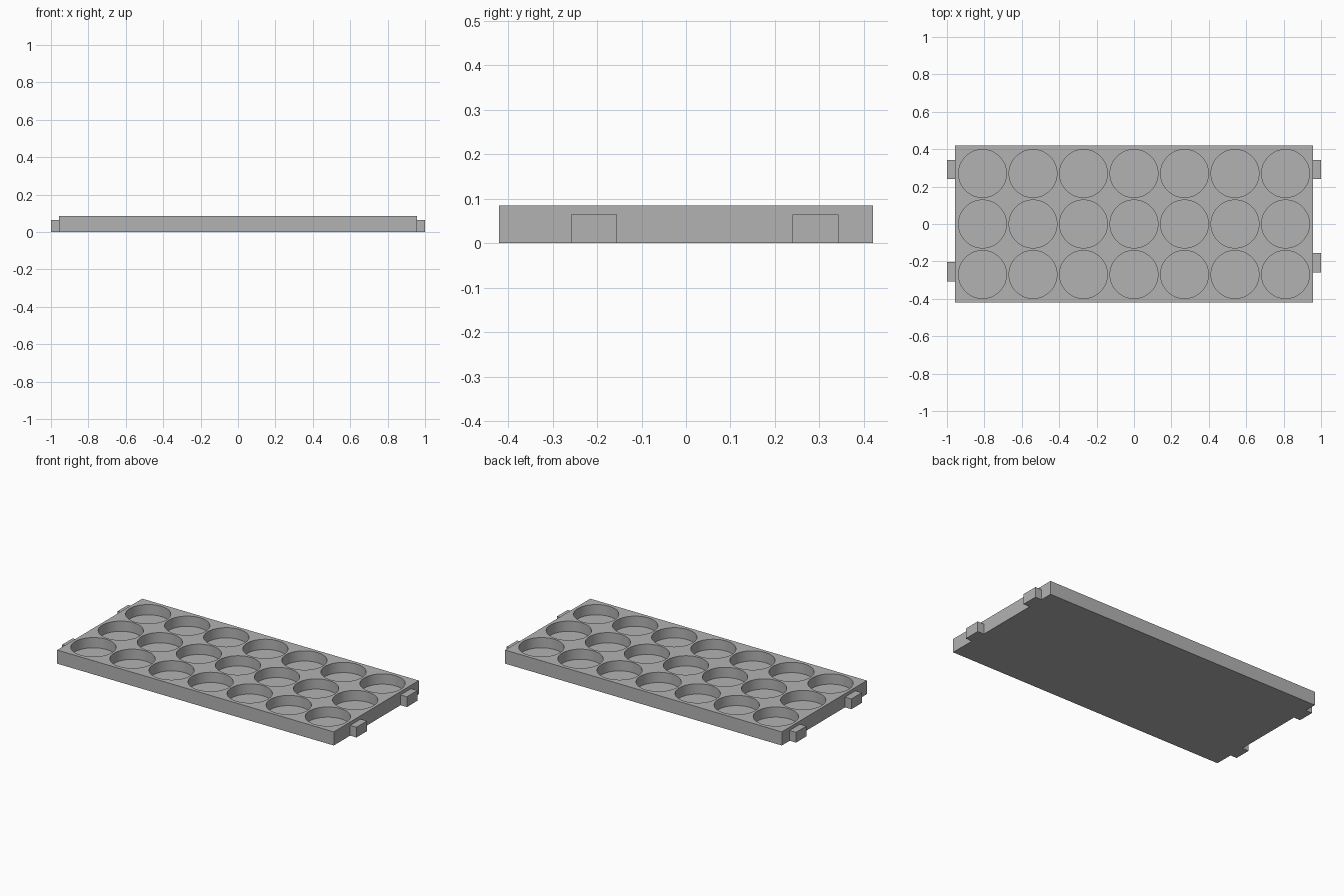
import bpy, bmesh, math
from mathutils import Matrix

cube = bpy.data.objects.get("Cube")
if cube:
    bpy.data.objects.remove(cube, do_unlink=True)

HALF_X, HALF_Y, HEIGHT = 0.956, 0.42, 0.085
FLOOR, RADIUS, PITCH = 0.021, 0.128, 0.27
TAB_WIDTH, TAB_HEIGHT = 0.103, 0.064

grey = bpy.data.materials.new("plain_grey")
grey.use_nodes = True
colour = (0.45, 0.45, 0.45, 1)
grey.diffuse_color = colour
grey.node_tree.nodes["Principled BSDF"].inputs["Base Color"].default_value = colour


def make_object(name, bm):
    mesh = bpy.data.meshes.new(name)
    bm.to_mesh(mesh)
    bm.free()
    mesh.materials.append(grey)
    obj = bpy.data.objects.new(name, mesh)
    bpy.context.collection.objects.link(obj)
    return obj


def box(name, x0, x1, y0, y1, z0, z1):
    bm = bmesh.new()
    centre = Matrix.Translation(((x0 + x1) / 2, (y0 + y1) / 2, (z0 + z1) / 2))
    size = Matrix.Diagonal((x1 - x0, y1 - y0, z1 - z0, 1))
    bmesh.ops.create_cube(bm, size=1, matrix=centre @ size)
    return make_object(name, bm)


# Tray slab
tray = box("tray", -HALF_X, HALF_X, -HALF_Y, HALF_Y, 0, HEIGHT)

# Grid of round pockets, cut from the top
bm = bmesh.new()
for col in range(-3, 4):
    for row in range(-1, 2):
        bmesh.ops.create_cone(
            bm, cap_ends=True, segments=64, radius1=RADIUS, radius2=RADIUS, depth=HEIGHT,
            matrix=Matrix.Translation((col * PITCH, row * PITCH, FLOOR + HEIGHT / 2)))
cutter = make_object("pocket_cutter", bm)
cutter.hide_render = True

cut = tray.modifiers.new("pockets", "BOOLEAN")
cut.operation = "DIFFERENCE"
cut.solver = "EXACT"
cut.object = cutter
bpy.context.view_layer.objects.active = tray
tray.select_set(True)
bpy.ops.object.modifier_apply(modifier=cut.name)
bpy.data.objects.remove(cutter, do_unlink=True)
bpy.ops.object.shade_smooth_by_angle(angle=math.radians(30))

# Connector tabs on both ends; the front pair is staggered
for name, side, y in (("left_front_tab", 1, -0.207), ("left_back_tab", 1, 0.291),
                      ("right_front_tab", -1, -0.256), ("right_back_tab", -1, 0.291)):
    x0, x1 = sorted((side * HALF_X, side))
    box(name, x0, x1, y - TAB_WIDTH / 2, y + TAB_WIDTH / 2, 0, TAB_HEIGHT)
